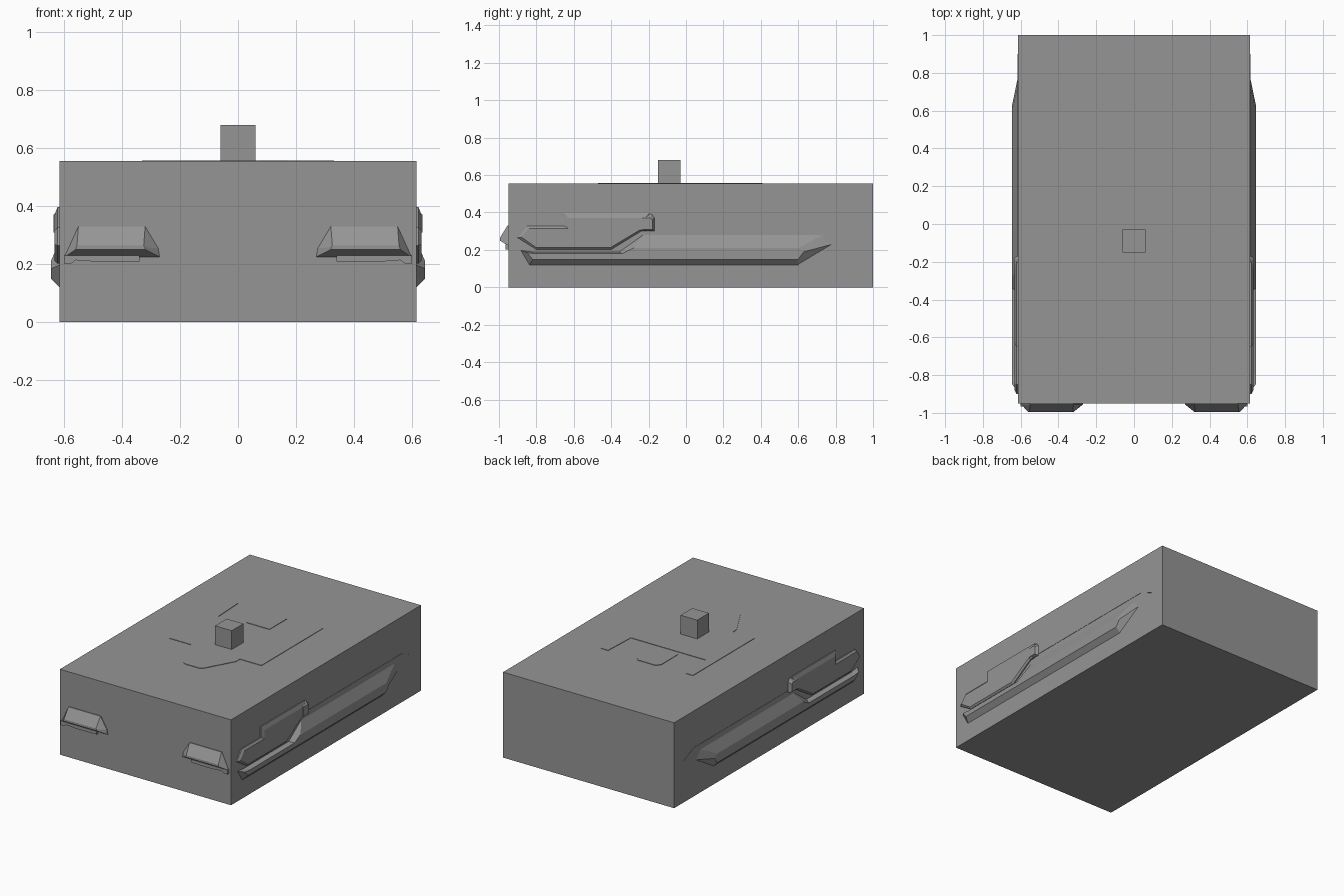
import bpy
import bmesh
from mathutils import Vector

if "Cube" in bpy.data.objects:
    bpy.data.objects.remove(bpy.data.objects["Cube"])

GREY = (0.3, 0.3, 0.3, 1)
mat = bpy.data.materials.new("plain_grey")
mat.use_nodes = True
mat.diffuse_color = GREY
mat.node_tree.nodes["Principled BSDF"].inputs["Base Color"].default_value = GREY


def add_object(name, bm, mirror=False):
    bmesh.ops.recalc_face_normals(bm, faces=bm.faces)
    mesh = bpy.data.meshes.new(name)
    bm.to_mesh(mesh)
    bm.free()
    mesh.materials.append(mat)
    obj = bpy.data.objects.new(name, mesh)
    bpy.context.collection.objects.link(obj)
    if mirror:
        obj.modifiers.new("mirror", "MIRROR").use_mirror_merge = False
    return obj


def box(name, low, high):
    bm = bmesh.new()
    bmesh.ops.create_cube(bm, size=1)
    low, high = Vector(low), Vector(high)
    for v in bm.verts:
        v.co = (low + high) / 2 + v.co * (high - low)
    return add_object(name, bm)


def loft(name, axis, rings, mirror=True):
    """Joins outlines stacked along an axis; rings are (depth, points)."""
    bm = bmesh.new()
    loops = []
    for depth, points in rings:
        loop = []
        for p in points:
            co = list(p)
            co.insert(axis, depth)
            loop.append(bm.verts.new(co))
        loops.append(loop)
    for a, b in zip(loops, loops[1:]):
        for i in range(len(a)):
            j = (i + 1) % len(a)
            bm.faces.new((a[i], a[j], b[j], b[i]))
    bm.faces.new(loops[0][::-1])
    bm.faces.new(loops[-1])
    return add_object(name, bm, mirror)


X, Y, Z = range(3)

# Main block and the small cube on its roof
box("main_block", (-0.615, -0.95, 0), (0.615, 1, 0.555))
box("roof_cube", (-0.06, -0.15, 0.55), (0.06, -0.03, 0.68))

# Side skirts, a long body with a thin forward strip
skirt_root = [(-0.89, 0.2), (-0.84, 0.115), (0.6, 0.115), (0.8, 0.235),
              (0.75, 0.29), (-0.22, 0.29), (-0.36, 0.19), (-0.82, 0.19)]
skirt_face = [(-0.85, 0.185), (-0.82, 0.15), (0.6, 0.15), (0.63, 0.19),
              (0.6, 0.21), (-0.28, 0.21), (-0.34, 0.18), (-0.8, 0.18)]
loft("side_skirt", X, [(0.61, skirt_root), (0.645, skirt_face)])

# Stepped upper panels with chamfered rims
panel_root = [(-0.9, 0.265), (-0.85, 0.327), (-0.65, 0.327), (-0.65, 0.397),
              (-0.2, 0.397), (-0.2, 0.3), (-0.24, 0.3), (-0.4, 0.202), (-0.8, 0.202)]
panel_face = [(-0.88, 0.268), (-0.84, 0.315), (-0.63, 0.315), (-0.63, 0.37),
              (-0.22, 0.37), (-0.22, 0.31), (-0.25, 0.305), (-0.405, 0.212), (-0.8, 0.212)]
loft("upper_side_panel", X, [(0.61, panel_root), (0.622, panel_root), (0.632, panel_face)])

# Small latch at the back of each panel
latch_root = [(-0.24, 0.3), (-0.165, 0.3), (-0.165, 0.375), (-0.185, 0.397), (-0.24, 0.397)]
latch_face = [(-0.235, 0.31), (-0.18, 0.31), (-0.18, 0.36), (-0.19, 0.37), (-0.235, 0.37)]
loft("panel_latch", X, [(0.61, latch_root), (0.636, latch_face)])

# Thin raised line running to the back
trim = [(-0.17, 0.317), (0.8, 0.317), (0.9, 0.273), (0.9, 0.268), (0.8, 0.311), (-0.17, 0.311)]
loft("side_trim_line", X, [(0.61, trim), (0.617, trim)])

# Wedge lamps and the lip beneath them
lamp_root = [(0.27, 0.225), (0.275, 0.255), (0.32, 0.33), (0.55, 0.33),
             (0.598, 0.225)]
lamp_face = [(0.32, 0.228), (0.32, 0.258), (0.325, 0.264), (0.555, 0.264),
             (0.56, 0.228)]
lamp_face = [(x, 0.25 if z < 0.24 else z) for x, z in lamp_face]
loft("front_lamp", Y, [(-0.94, lamp_root), (-0.955, lamp_root), (-0.995, lamp_face)])
lip = [(0.34, 0.21), (0.48, 0.208), (0.56, 0.214), (0.575, 0.202), (0.6, 0.202),
       (0.6, 0.23), (0.34, 0.23)]
loft("lamp_lip", Y, [(-0.94, lip), (-0.965, lip)])

# Low-relief roof plates
centre = [(-0.33, -0.23), (0.33, -0.23), (0.33, 0.18), (-0.33, 0.18)]
nose = [(-0.175, -0.22), (-0.175, -0.27), (-0.07, -0.46), (-0.05, -0.47),
        (0.05, -0.47), (0.07, -0.46), (0.175, -0.27), (0.175, -0.22)]
tail = [(-0.09, 0.21), (0.08, 0.21), (0.08, 0.39), (0.06, 0.41), (-0.07, 0.41), (-0.09, 0.38)]
arm = [(0.27, 0.17), (0.33, 0.17), (0.33, 0.4), (0.28, 0.4)]
for name, outline, mirror in (("roof_plate", centre, False), ("roof_nose_plate", nose, False),
                              ("roof_tail_plate", tail, False), ("roof_arm_plate", arm, True)):
    loft(name, Z, [(0.55, outline), (0.558, outline)], mirror)
